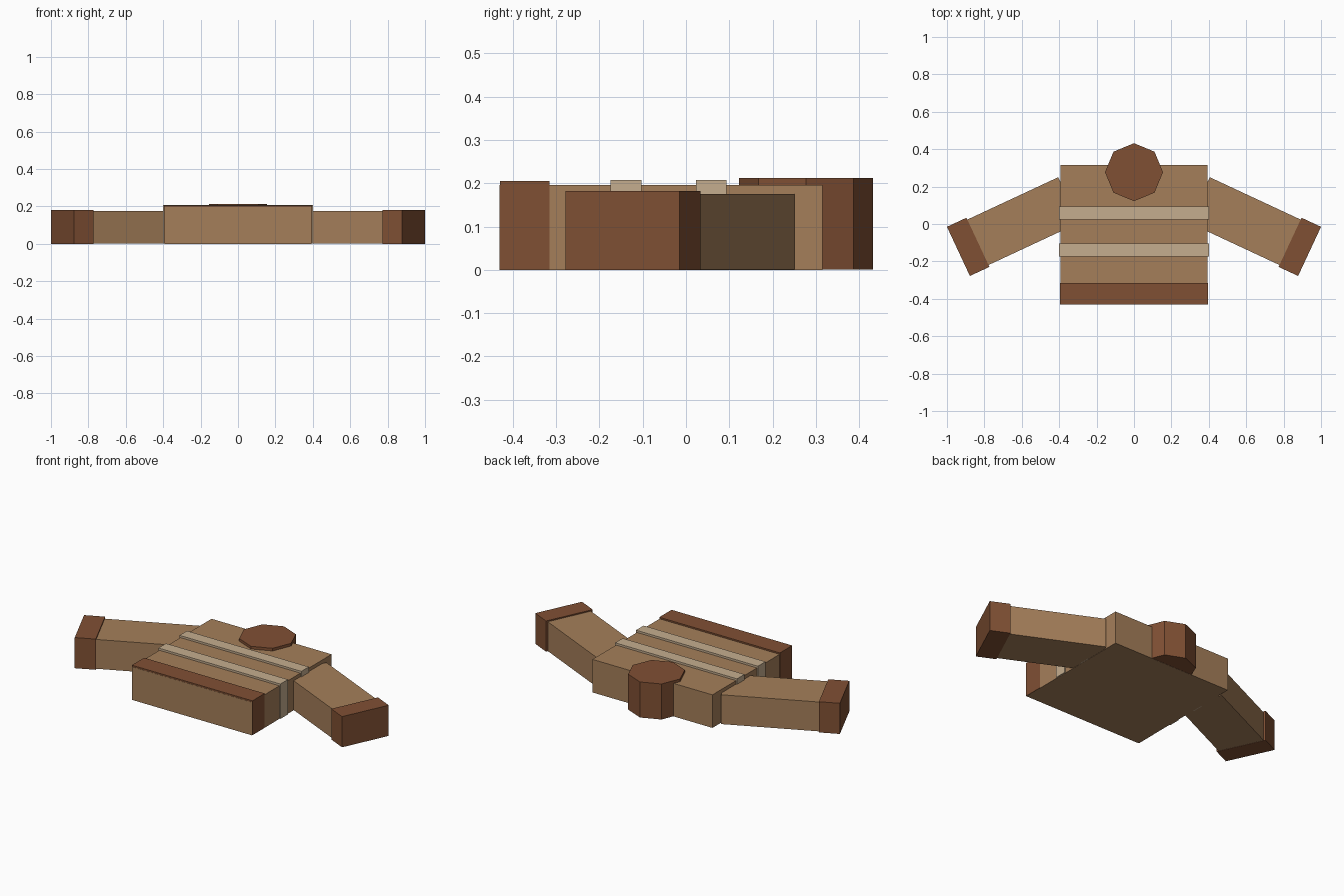
import bpy
import bmesh
from math import radians, sin, cos
from mathutils import Matrix, Vector

cube = bpy.data.objects.get("Cube")
if cube:
    bpy.data.objects.remove(cube, do_unlink=True)


def material(name, rgb):
    mat = bpy.data.materials.new(name)
    mat.use_nodes = True
    mat.diffuse_color = (*rgb, 1)
    bsdf = mat.node_tree.nodes["Principled BSDF"]
    bsdf.inputs["Base Color"].default_value = (*rgb, 1)
    bsdf.inputs["Roughness"].default_value = 0.9
    return mat


TAN = material("tan wool", (0.376, 0.212, 0.102))
BROWN = material("brown trim", (0.216, 0.080, 0.034))
CREAM = material("cream stripe", (0.558, 0.423, 0.275))


def finish(name, bm, mat):
    mesh = bpy.data.meshes.new(name)
    bmesh.ops.recalc_face_normals(bm, faces=bm.faces)
    bm.to_mesh(mesh)
    bm.free()
    mesh.materials.append(mat)
    obj = bpy.data.objects.new(name, mesh)
    bpy.context.collection.objects.link(obj)
    return obj


def block(name, mat, center, size, bottom, top, angle=0):
    """Box given by its plan centre and size, turned about z."""
    bm = bmesh.new()
    place = (Matrix.Translation((*center, (bottom + top) / 2))
             @ Matrix.Rotation(angle, 4, 'Z')
             @ Matrix.Diagonal((*size, top - bottom, 1)))
    bmesh.ops.create_cube(bm, size=1, matrix=place)
    return finish(name, bm, mat)


def band(name, mat, half_width, y0, y1, bottom, top):
    return block(name, mat, (0, (y0 + y1) / 2), (2 * half_width, y1 - y0), bottom, top)


# Torso with the thicker hem and raised stripes wrapped around it
band("torso", TAN, 0.394, -0.431, 0.315, 0, 0.196)
band("hem", BROWN, 0.396, -0.430, -0.315, 0.001, 0.205)
band("lower_stripe", CREAM, 0.4, -0.174, -0.103, 0.001, 0.208)
band("upper_stripe", CREAM, 0.4, 0.023, 0.093, 0.001, 0.208)

# Octagonal neck
bm = bmesh.new()
bmesh.ops.create_cone(bm, cap_ends=True, segments=8, radius1=0.155, radius2=0.155,
                      depth=0.211, matrix=Matrix.Translation((0, 0.277, 0.1065)))
finish("collar", bm, BROWN)

# Sleeves slope forward from the shoulders and end in cuffs
SLOPE = radians(25)
for side, label in ((1, "left"), (-1, "right")):
    tip = Vector((side * 0.9387, -0.1465))
    inward = Vector((-side * cos(SLOPE), sin(SLOPE)))
    turn = -side * SLOPE
    block(label + "_cuff", BROWN, tip + inward * 0.0575, (0.115, 0.29), 0, 0.182, turn)
    block(label + "_sleeve", TAN, tip + inward * 0.353, (0.596, 0.268), 0.001, 0.175, turn)
